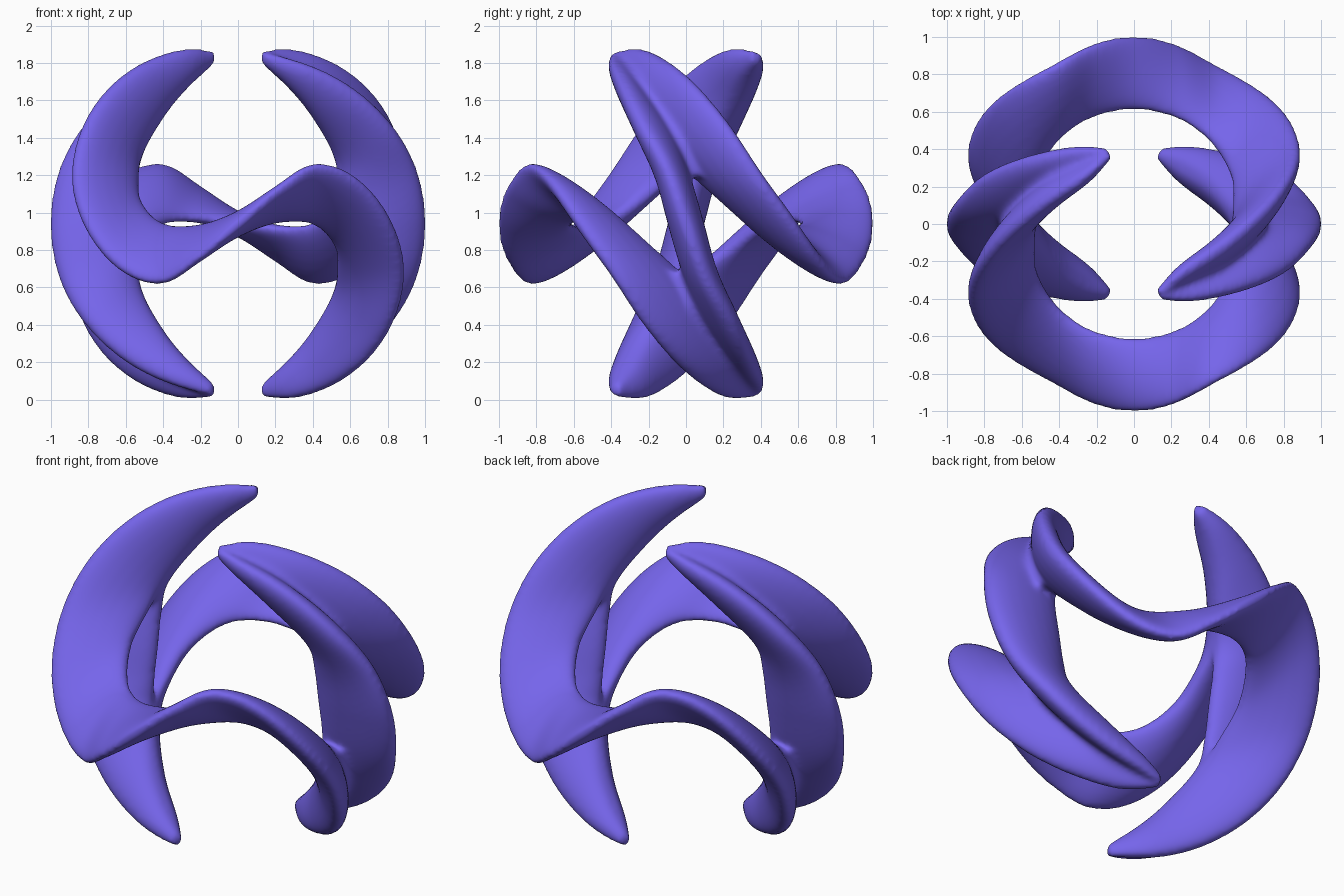
import bpy, bmesh, math
from mathutils import Vector as V

if "Cube" in bpy.data.objects:
    bpy.data.objects.remove(bpy.data.objects["Cube"])

CZ = 0.94      # height of the sculpture centre
PAD = 0.012    # makes up for the shrinkage of the smoothing
SEG = 20       # points round a cross-section


def flip(station, axis):
    """Half turn of a station (outer, inner, thickness) about an axis."""
    def turn(p):
        return V([c if k == axis else -c for k, c in enumerate(p)])
    return [turn(p) if isinstance(p, V) else p for p in station]


def catmull(p0, p1, p2, p3, t):
    return 0.5 * (2 * p1 + (p2 - p0) * t + (2 * p0 - 5 * p1 + 4 * p2 - p3) * t * t
                  + (3 * p1 - p0 - 3 * p2 + p3) * t ** 3)


def refine(st, steps=8):
    out = []
    for i in range(len(st) - 1):
        q = [st[max(0, min(len(st) - 1, i + k))] for k in (-1, 0, 1, 2)]
        for s in range(steps):
            out.append([catmull(*[x[c] for x in q], s / steps) for c in range(3)])
    out.append(list(st[-1]))
    return out


def skin(bm, rings):
    """Closed tube through rings of points."""
    rings = [[bm.verts.new(p + V((0, 0, CZ))) for p in r] for r in rings]
    n = len(rings[0])
    for a, b in zip(rings, rings[1:]):
        for s in range(n):
            t = (s + 1) % n
            bm.faces.new((a[s], a[t], b[t], b[s]))
    bm.faces.new(rings[0][::-1])
    bm.faces.new(rings[-1])


def blade(bm, stations):
    """Loft an elliptical section between an outer and an inner edge."""
    st = [(o.normalized() * 0.995, i, h) for o, i, h in refine(stations)]
    mids = [(o + i) / 2 for o, i, h in st]
    rings = []
    for k, (o, i, h) in enumerate(st):
        tan = mids[min(k + 1, len(st) - 1)] - mids[max(k - 1, 0)]
        w = o - i
        n = tan.cross(w).normalized()
        half = w / 2 + w.normalized() * PAD
        rings.append([mids[k] + half * math.cos(a) + n * (h + 0.005) * math.sin(a)
                      for a in [2 * math.pi * s / SEG for s in range(SEG)]])
    skin(bm, rings)


def stations(rows):
    return [(V(o).normalized(), V(i), h) for o, i, h in rows]


# front band, from its middle to the lower right tip: outer edge, inner edge, half thickness
band = stations([
    ((0, -1, 0), (0, -.62, 0), .06),
    ((.22, -.95, .19), (.24, -.57, .025), .055),
    ((.43, -.84, .31), (.41, -.45, 0), .06),
    ((.68, -.70, .19), (.52, -.26, -.11), .07),
    ((.87, -.43, -.2), (.54, -.08, -.24), .075),
    ((.8, -.2, -.55), (.52, .07, -.38), .075),
    ((.52, .08, -.85), (.4, .22, -.59), .07),
    ((.28, .24, -.93), (.265, .3, -.75), .05),
    ((.13, .37, -.91), (.13, .37, -.865), .018)])

# right crescent, from its middle to the same tip
crescent = stations([
    ((1, 0, 0), (.54, 0, 0), .09),
    ((.95, .11, -.3), (.54, .03, -.19), .085),
    ((.8, .25, -.54), (.52, .06, -.37), .08),
    ((.51, .36, -.78), (.4, .21, -.59), .065),
    ((.28, .4, -.87), (.265, .3, -.75), .045),
    ((.135, .385, -.9), (.13, .37, -.865), .018)])

# wedge filling the trough between the two blades
wedge = [(b[1], b[1].lerp(b[0], f), b[1].lerp(c[0], f))
         for b, c, f in zip(band[4:], crescent[1:], (.42, .6, .75, .85, .85))]

full_band = [flip(s, 1) for s in band[:0:-1]] + band
full_crescent = [flip(s, 0) for s in crescent[:0:-1]] + crescent

bm = bmesh.new()
for strip in (full_band, full_crescent):
    blade(bm, strip)
    blade(bm, [flip(s, 2) for s in strip])
for w in (wedge, [flip(s, 0) for s in wedge]):
    skin(bm, refine(w))
    skin(bm, refine([flip(s, 2) for s in w]))
bmesh.ops.recalc_face_normals(bm, faces=bm.faces)
mesh = bpy.data.meshes.new("twisted_sculpture")
bm.to_mesh(mesh)
bm.free()
obj = bpy.data.objects.new("twisted_sculpture", mesh)
bpy.context.collection.objects.link(obj)

# fuse the blades into one smooth skin
rem = obj.modifiers.new("fuse", 'REMESH')
rem.mode = 'VOXEL'
rem.voxel_size = 0.014
rem.use_smooth_shade = True
smo = obj.modifiers.new("soften", 'SMOOTH')
smo.factor = 0.5
smo.iterations = 20
for p in mesh.polygons:
    p.use_smooth = True

mat = bpy.data.materials.new("violet")
mat.diffuse_color = (0.18, 0.13, 0.83, 1)
mat.use_nodes = True
mat.node_tree.nodes["Principled BSDF"].inputs["Base Color"].default_value = mat.diffuse_color
mesh.materials.append(mat)
